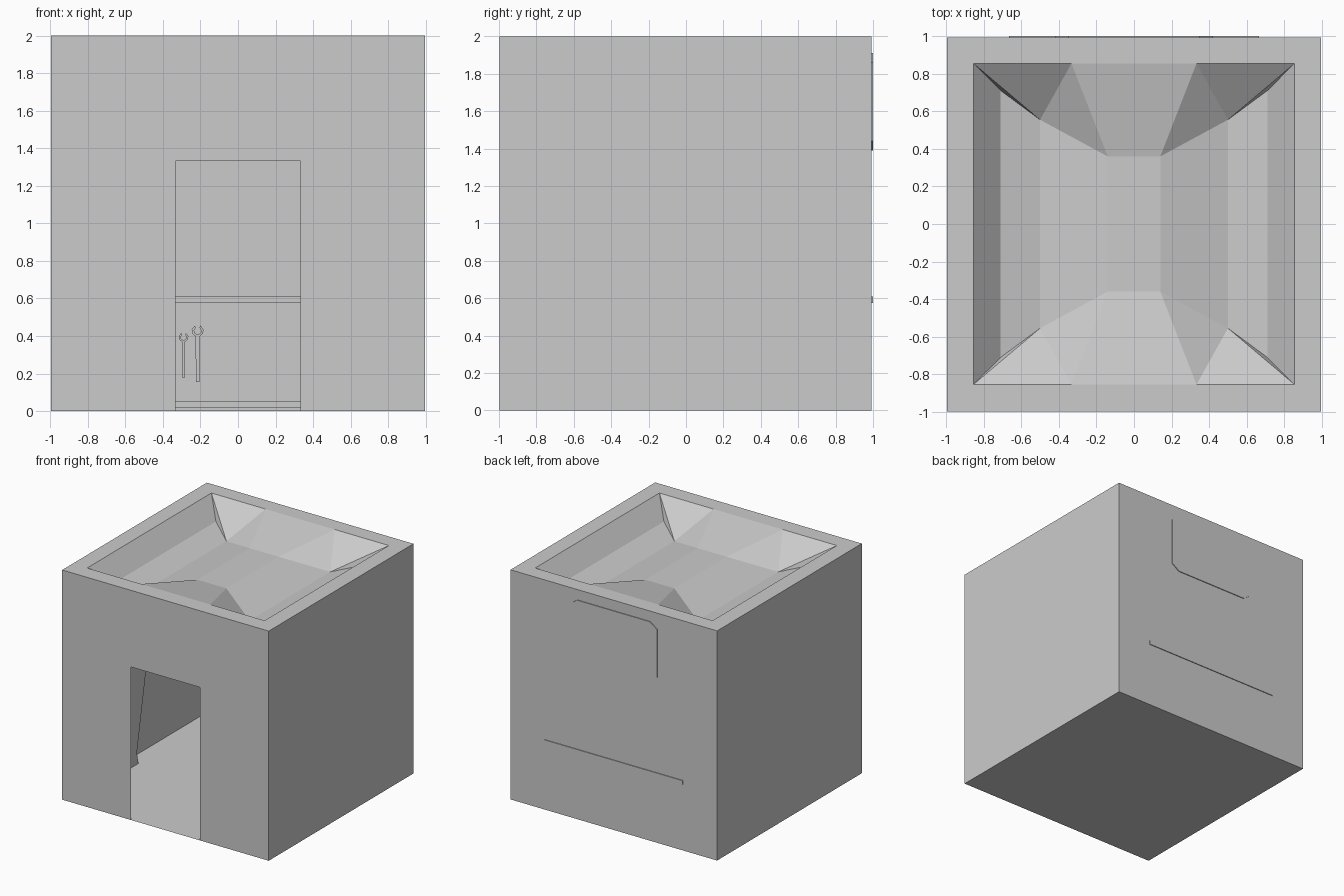
import bpy, bmesh
from math import sin, cos, radians
from mathutils import Vector

if "Cube" in bpy.data.objects:
    bpy.data.objects.remove(bpy.data.objects["Cube"])


def finish(name, bm):
    bmesh.ops.remove_doubles(bm, verts=bm.verts, dist=0.0001)
    bmesh.ops.recalc_face_normals(bm, faces=bm.faces)
    me = bpy.data.meshes.new(name)
    bm.to_mesh(me)
    bm.free()
    ob = bpy.data.objects.new(name, me)
    bpy.context.collection.objects.link(ob)
    return ob


def face(bm, pts):
    bm.faces.new([bm.verts.new(p) for p in pts])


def prism(name, pts, axis, a, b):
    """Extrude a 2D outline along 'x' (outline in y,z) or 'y' (outline in x,z)."""
    bm = bmesh.new()
    put = (lambda p, d: (d, p[0], p[1])) if axis == 'x' else (lambda p, d: (p[0], d, p[1]))
    f = bm.faces.new([bm.verts.new(put(p, a)) for p in pts])
    r = bmesh.ops.extrude_face_region(bm, geom=[f])
    vs = [v for v in r['geom'] if isinstance(v, bmesh.types.BMVert)]
    bmesh.ops.translate(bm, verts=vs, vec=Vector(put((0, 0), b - a)))
    return finish(name, bm)


def rect(x0, x1, z0, z1):
    return [(x0, z0), (x1, z0), (x1, z1), (x0, z1)]


W, F, B, H = 0.995, -0.998, 0.993, 2.0
D, DH = 0.333, 1.333

# room shell: thin walls, floor and front wall with doorway
bm = bmesh.new()
face(bm, [(-W, F, 0), (W, F, 0), (W, B, 0), (-W, B, 0)])
face(bm, [(-W, B, 0), (W, B, 0), (W, B, H), (-W, B, H)])
for s in (-1, 1):
    face(bm, [(s * W, F, 0), (s * W, B, 0), (s * W, B, H), (s * W, F, H)])
face(bm, [(-W, F, 0), (-D, F, 0), (-D, F, DH), (D, F, DH),
          (D, F, 0), (W, F, 0), (W, F, H), (-W, F, H)])
finish("room_walls", bm)

# roof: flat rim around a sunken, creased skin
R = 0.855
bm = bmesh.new()
out = [(-W, F, H), (W, F, H), (W, B, H), (-W, B, H)]
inn = [(-R, -R, H), (R, -R, H), (R, R, H), (-R, R, H)]
for i in range(4):
    j = (i + 1) % 4
    face(bm, [out[i], out[j], inn[j], inn[i]])
ridge = [(0.855, 0.855, H), (0.71, 0.71, 1.846), (0.50, 0.555, 1.79), (0.14, 0.36, 1.90)]
for s in (-1, 1):
    for p, q in zip(ridge, ridge[1:]):
        face(bm, [(s * p[0], -p[1], p[2]), (s * p[0], p[1], p[2]),
                  (s * q[0], q[1], q[2]), (s * q[0], -q[1], q[2])])
    for t in (-1, 1):
        A, E, Dp, C = [(s * p[0], t * p[1], p[2]) for p in ridge]
        M = (s * D, t * R, H)
        for tri in ((A, E, Dp), (A, Dp, M), (M, Dp, C)):
            face(bm, tri)
x, y, z = ridge[3]
face(bm, [(-x, -y, z), (x, -y, z), (x, y, z), (-x, y, z)])
for t in (-1, 1):
    face(bm, [(-x, t * y, z), (x, t * y, z), (D, t * R, H), (-D, t * R, H)])
roof = finish("sunken_roof", bm)
# rim normals must face up
if sum(p.normal.z for p in roof.data.polygons) < 0:
    roof.data.flip_normals()

# workbench against the back wall
prism("bench_top", rect(-0.665, 0.665, 0.575, 0.61), 'y', 0.52, 1.0)
prism("bench_lower_shelf", rect(-0.64, 0.64, 0.02, 0.05), 'y', 0.56, 0.985)
for side, s in (("left", -1), ("right", 1)):
    prism("bench_side_" + side, rect(s * 0.64 - 0.02, s * 0.64 + 0.02, 0.005, 0.575),
          'y', 0.56, 0.985)

# chamfered panel high on the back wall, its edge just showing outside
c, px, z0, z1 = 0.07, 0.42, 1.39, 1.91
prism("wall_panel", [(-px + c, z0), (px - c, z0), (px, z0 + c * 0.7), (px, z1 - c * 0.7),
                     (px - c, z1), (-px + c, z1), (-px, z1 - c * 0.7), (-px, z0 + c * 0.7)],
      'y', 0.94, 1.0)

# flared board standing at the left wall
prism("side_board", [(-0.47, 0.0), (-0.10, 0.0), (-0.12, 0.1), (0.02, 0.85),
                     (-0.04, 1.0), (-0.53, 1.0), (-0.59, 0.85), (-0.45, 0.1)],
      'x', -0.97, -0.89)


# open-ended wrenches below the bench top
def wrench(name, x, z0, z1, r, w):
    cz = z1 - r
    arc = [radians(a) for a in (-70, -30, 10, 60)]
    right = [(w, z0)] + [(r * cos(a), cz + r * sin(a)) for a in arc]
    right += [(0.6 * r * cos(a), cz + 0.6 * r * sin(a)) for a in reversed(arc)]
    left = [(-p, q) for p, q in reversed(right)]
    prism(name, [(x + p, q) for p, q in right + left], 'y', 0.955, 0.975)


wrench("small_wrench", -0.29, 0.18, 0.42, 0.026, 0.009)
wrench("large_wrench", -0.215, 0.155, 0.46, 0.032, 0.009)
